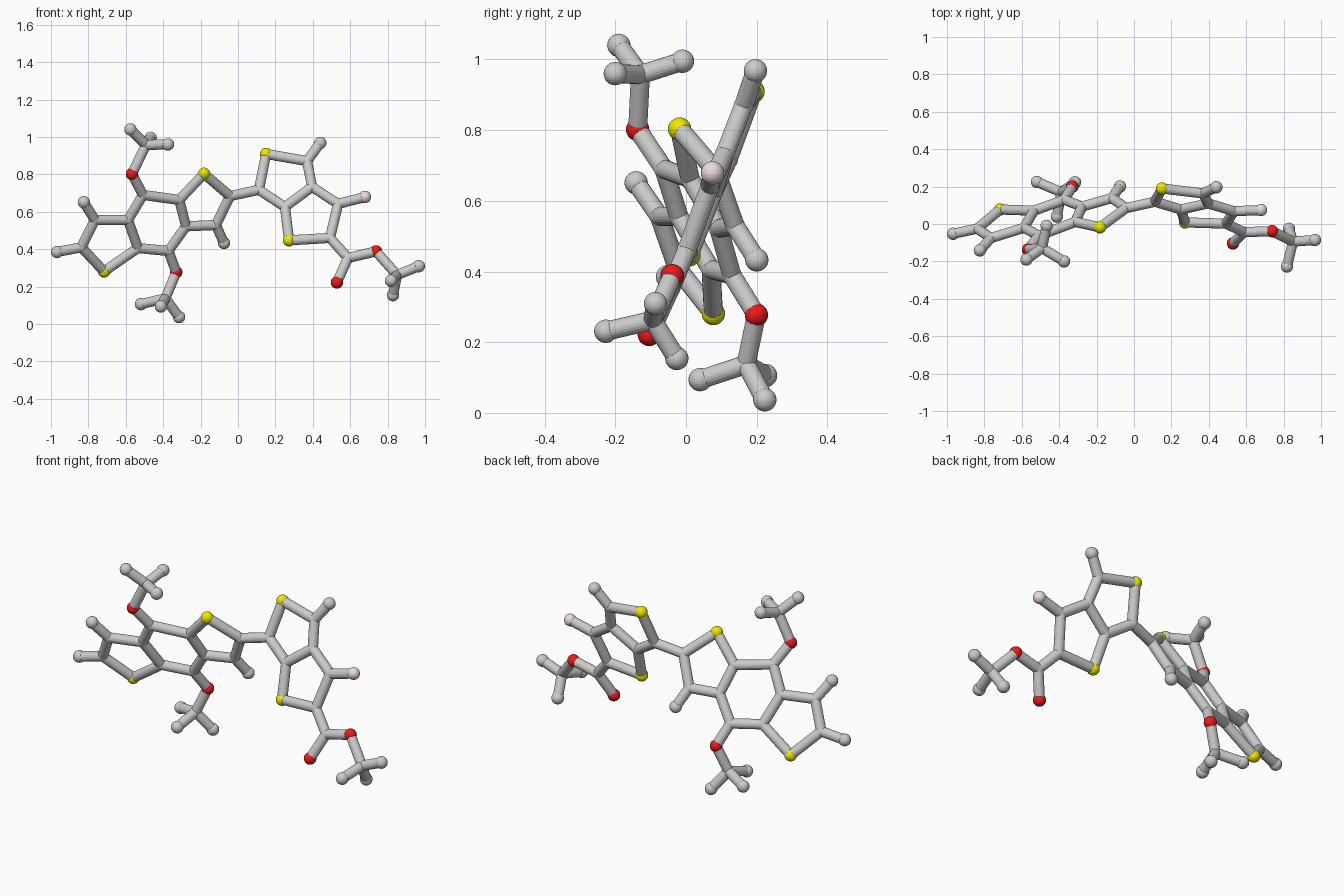
import bpy, bmesh
from mathutils import Matrix, Vector

if "Cube" in bpy.data.objects:
    bpy.data.objects.remove(bpy.data.objects["Cube"])

ATOM_R, JOINT_R, BOND_R = 0.033, 0.028, 0.027


def left_plane(x, z):
    return 0.44 + 0.31 * x - 0.5 * z


def right_plane(x, z):
    return -0.146 - 0.053 * x + 0.378 * z


def material(name, color):
    m = bpy.data.materials.new(name)
    m.diffuse_color = (*color, 1)
    m.use_nodes = True
    m.node_tree.nodes["Principled BSDF"].inputs["Base Color"].default_value = m.diffuse_color
    return m


MATS = {"S": ("sulfur", material("yellow", (0.86, 0.82, 0.0))),
        "O": ("oxygen", material("red", (0.85, 0.01, 0.01))),
        "F": ("fluorine", material("pale_pink", (0.85, 0.70, 0.73))),
        "H": ("hydrogen", None),
        "C": ("carbon_joint", None)}

# flat ring systems: (x, z), depth comes from the plane they lie in
left = {"S1": (-.716, .281), "C1": (-.838, .41), "C2": (-.765, .556),
        "C3": (-.588, .556), "C4": (-.535, .406), "C5": (-.508, .69),
        "C6": (-.314, .663), "C7": (-.278, .522), "C8": (-.372, .39),
        "S2": (-.182, .803), "C9": (-.043, .684), "C10": (-.118, .529),
        "O1": (-.567, .802), "O2": (-.33, .277),
        "H1": (-.967, .385), "H2": (-.824, .651), "H3": (-.075, .433)}
right = {"C11": (.112, .717), "S3": (.15, .909), "C12": (.369, .871),
         "C13": (.396, .733), "C14": (.251, .626), "S4": (.273, .447),
         "C15": (.492, .46), "C16": (.535, .642), "F1": (.679, .679),
         "H4": (.44, .968), "C17": (.588, .353), "O4": (.738, .388)}
# atoms off the planes: (x, y, z)
atoms = {"O3": (.529, -.104, .222),
         "C18": (.85, -.094, .262), "H5": (.967, -.086, .309),
         "H6": (.829, -.026, .154), "H7": (.818, -.227, .231),
         "C19": (-.492, -.129, .957), "H8": (-.575, -.19, 1.04),
         "H9": (-.467, -.01, .995), "H10": (-.374, -.2, .96),
         "C20": (-.388, .17, .137), "H11": (-.519, .225, .106),
         "H12": (-.412, .04, .094), "H13": (-.315, .223, .037)}
for table, plane in ((left, left_plane), (right, right_plane)):
    for key, (x, z) in table.items():
        atoms[key] = (x, plane(x, z), z)
atoms = {k: Vector(v) for k, v in atoms.items()}

# each chain is a run of connected atoms
chains = {
    "left_ring": "S1 C1 C2 C3 C4 S1", "centre_ring": "C3 C5 C6 C7 C8 C4",
    "inner_ring": "C6 S2 C9 C10 C7", "link": "C9 C11",
    "upper_ring": "C11 S3 C12 C13 C14 C11", "lower_ring": "C14 S4 C15 C16 C13",
    "side_arm": "C15 C17 O4 C18 H5", "side_oxygen": "C17 O3",
    "top_arm": "C5 O1 C19 H8", "bottom_arm": "C8 O2 C20 H11",
    "left_tip": "C1 H1", "left_upper_tip": "C2 H2", "inner_tip": "C10 H3",
    "upper_tip": "C12 H4", "pink_tip": "C16 F1",
    "side_tip_a": "C18 H6", "side_tip_b": "C18 H7",
    "top_tip_a": "C19 H9", "top_tip_b": "C19 H10",
    "bottom_tip_a": "C20 H12", "bottom_tip_b": "C20 H13"}


def finish(bm, name, mat=None):
    me = bpy.data.meshes.new(name)
    bm.to_mesh(me)
    bm.free()
    if mat:
        me.materials.append(mat)
    bpy.context.collection.objects.link(bpy.data.objects.new(name, me))


# atoms
for key, pos in atoms.items():
    label, mat = MATS[key[0]]
    bm = bmesh.new()
    bmesh.ops.create_uvsphere(bm, u_segments=24, v_segments=16,
                              radius=JOINT_R if key[0] == "C" else ATOM_R,
                              matrix=Matrix.Translation(pos))
    finish(bm, f"{label}_{key[1:]}", mat)

# bonds
for name, chain in chains.items():
    bm = bmesh.new()
    keys = chain.split()
    for a, b in zip(keys, keys[1:]):
        p, q = atoms[a], atoms[b]
        d = q - p
        mat = Matrix.Translation((p + q) / 2) @ d.to_track_quat('Z', 'Y').to_matrix().to_4x4()
        bmesh.ops.create_cone(bm, cap_ends=True, segments=20, radius1=BOND_R,
                              radius2=BOND_R, depth=d.length, matrix=mat)
    finish(bm, name + "_bonds")
